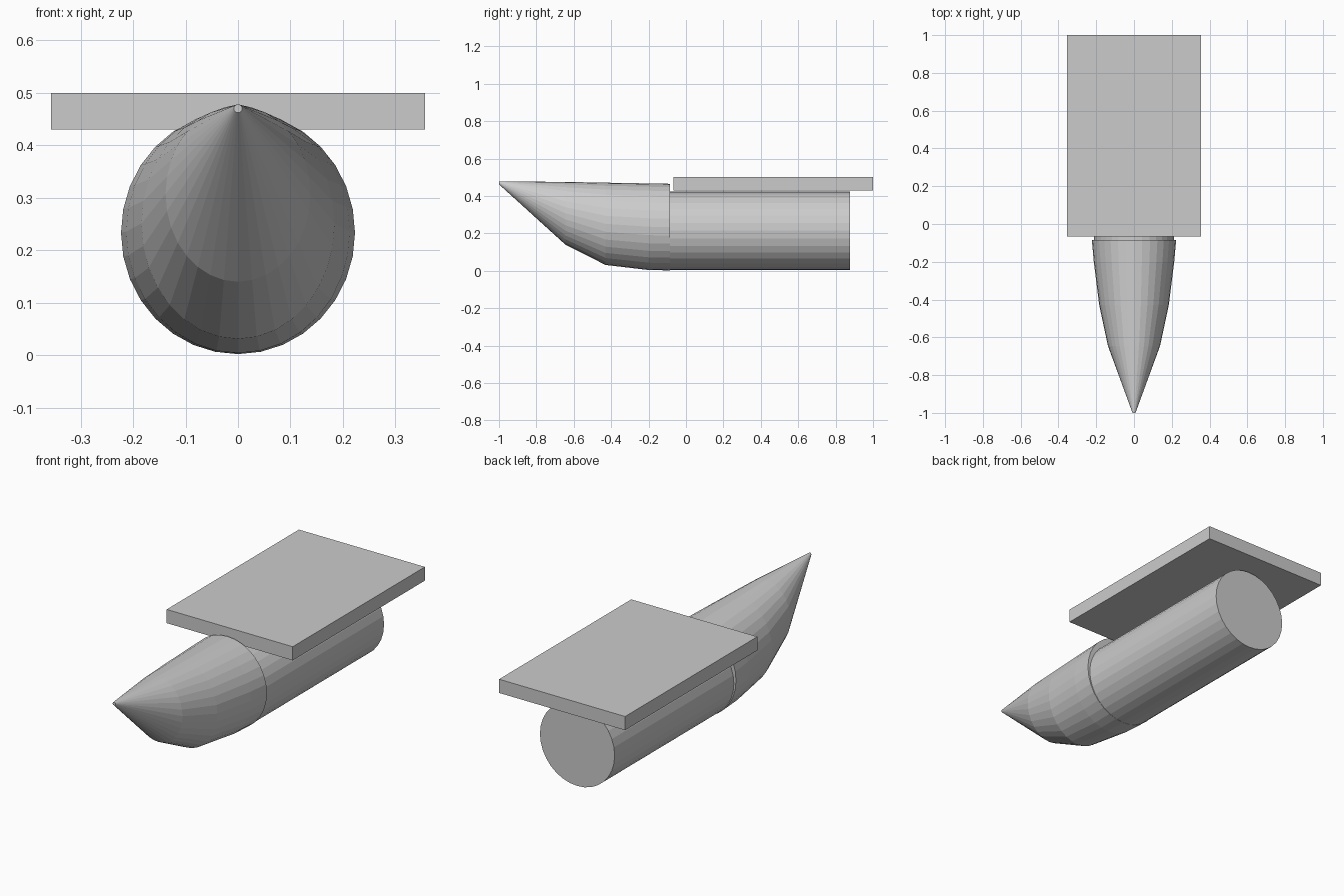
import bpy, bmesh, math

if "Cube" in bpy.data.objects:
    bpy.data.objects.remove(bpy.data.objects["Cube"])

SIDES = 32


def finish(bm, name):
    bmesh.ops.recalc_face_normals(bm, faces=bm.faces[:])
    mesh = bpy.data.meshes.new(name)
    bm.to_mesh(mesh)
    bm.free()
    obj = bpy.data.objects.new(name, mesh)
    bpy.context.collection.objects.link(obj)
    return obj


def loft(name, sections):
    """Capped tube along y; each section is (y, half width, bottom z, top z)."""
    bm = bmesh.new()
    rings = []
    for y, rx, lo, hi in sections:
        ring = []
        for i in range(SIDES):
            a = math.tau * i / SIDES
            ring.append(bm.verts.new((rx * math.sin(a), y,
                                      (lo + hi) / 2 + (hi - lo) / 2 * math.cos(a))))
        rings.append(ring)
    for r0, r1 in zip(rings, rings[1:]):
        for i in range(SIDES):
            j = (i + 1) % SIDES
            bm.faces.new((r0[i], r0[j], r1[j], r1[i]))
    bm.faces.new(rings[0])
    bm.faces.new(rings[-1])
    return finish(bm, name)


# Upswept pointed nose
loft("pontoon_nose", [
    (-1.0, 0.008, 0.462, 0.478),
    (-0.645, 0.138, 0.140, 0.475),
    (-0.43, 0.184, 0.031, 0.471),
    (-0.20, 0.213, 0.004, 0.467),
    (-0.085, 0.223, 0.002, 0.465),
])

# Straight float tube, starting inside the nose
loft("pontoon_tube", [
    (-0.11, 0.211, 0.003, 0.425),
    (0.877, 0.211, 0.003, 0.425),
])

# Flat deck plate
bm = bmesh.new()
bmesh.ops.create_cube(bm, size=1)
bmesh.ops.scale(bm, vec=(0.712, 1.067, 0.07), verts=bm.verts[:])
bmesh.ops.translate(bm, vec=(0, 0.4665, 0.465), verts=bm.verts[:])
finish(bm, "deck_plate")
